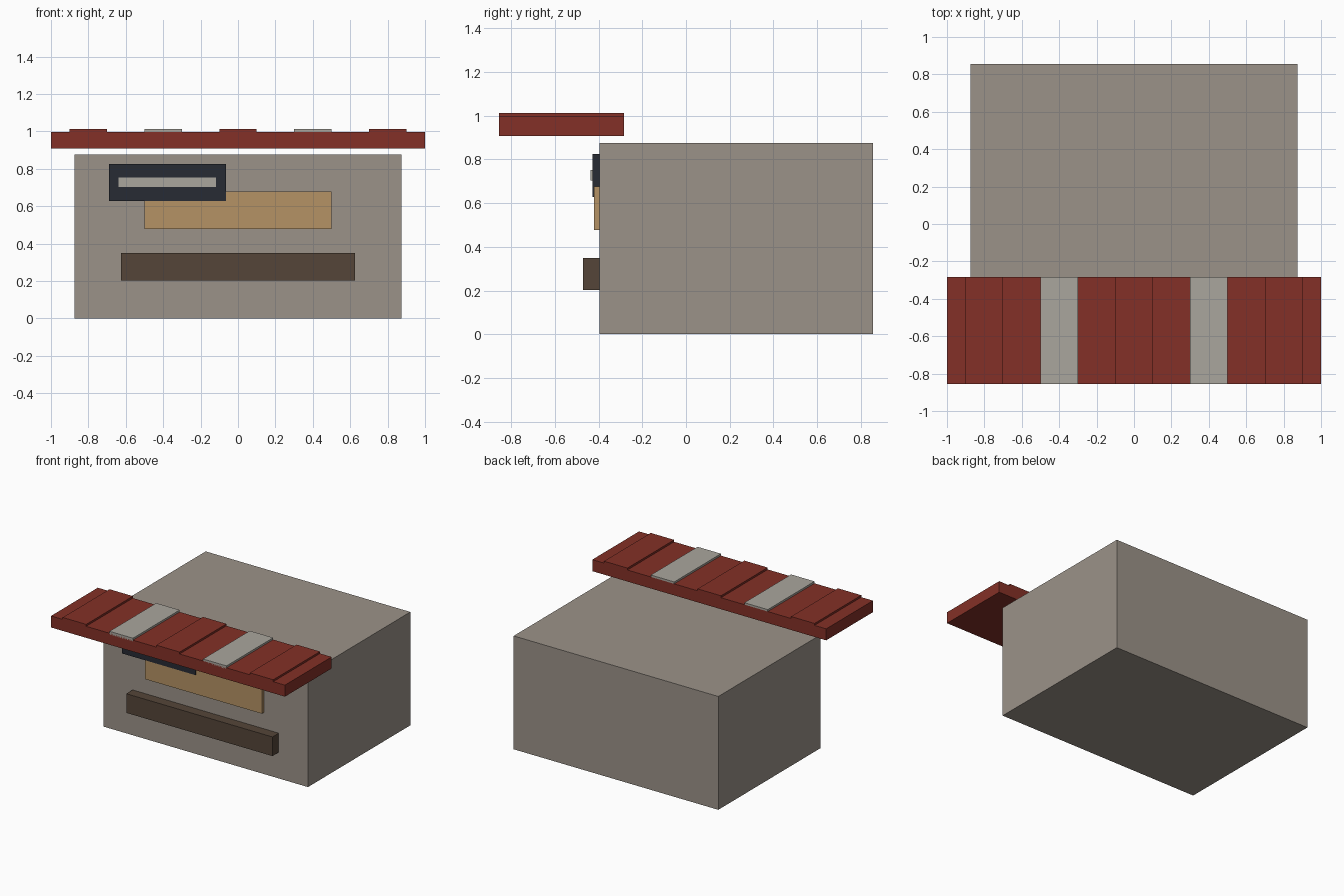
import bpy

if "Cube" in bpy.data.objects:
    bpy.data.objects.remove(bpy.data.objects["Cube"])

def material(name, rgb):
    m = bpy.data.materials.new(name)
    m.diffuse_color = (*rgb, 1)
    m.use_nodes = True
    m.node_tree.nodes["Principled BSDF"].inputs["Base Color"].default_value = m.diffuse_color
    return m

stone = material("warm_grey", (0.33, 0.29, 0.25))
red = material("red", (0.23, 0.03, 0.02))
pale = material("pale_grey", (0.40, 0.38, 0.34))
dark = material("charcoal", (0.02, 0.024, 0.033))
tan = material("tan", (0.46, 0.29, 0.13))
brown = material("brown", (0.09, 0.06, 0.04))

def box(name, x, y, z, mat):
    """Box spanning the given (min, max) ranges."""
    bpy.ops.mesh.primitive_cube_add(size=1, location=[sum(r) / 2 for r in (x, y, z)])
    o = bpy.context.object
    o.name = name
    o.scale = [r[1] - r[0] for r in (x, y, z)]
    bpy.ops.object.transform_apply(location=False, rotation=False, scale=True)
    o.data.materials.append(mat)
    return o

# Main building
WALL = -0.395
box("stall_body", (-0.875, 0.875), (WALL, 0.855), (0, 0.876), stone)

# Awning slab with alternating raised stripes
AWNING_Y = (-0.855, -0.284)
box("awning", (-1, 1), AWNING_Y, (0.908, 0.997), red)
for i in range(5):
    cx = -0.8 + 0.4 * i
    box(f"awning_stripe_{i + 1}", (cx - 0.1, cx + 0.1), AWNING_Y,
        (0.987, 1.012), pale if i % 2 else red)

# Front fittings: serving hatch, counter shelf and sign
box("serving_hatch", (-0.5, 0.5), (-0.422, WALL), (0.477, 0.677), tan)
box("counter", (-0.625, 0.625), (-0.472, WALL), (0.202, 0.35), brown)
box("sign_board", (-0.69, -0.065), (-0.429, WALL), (0.627, 0.826), dark)
box("sign_strip", (-0.638, -0.118), (-0.437, -0.425), (0.703, 0.752), pale)
